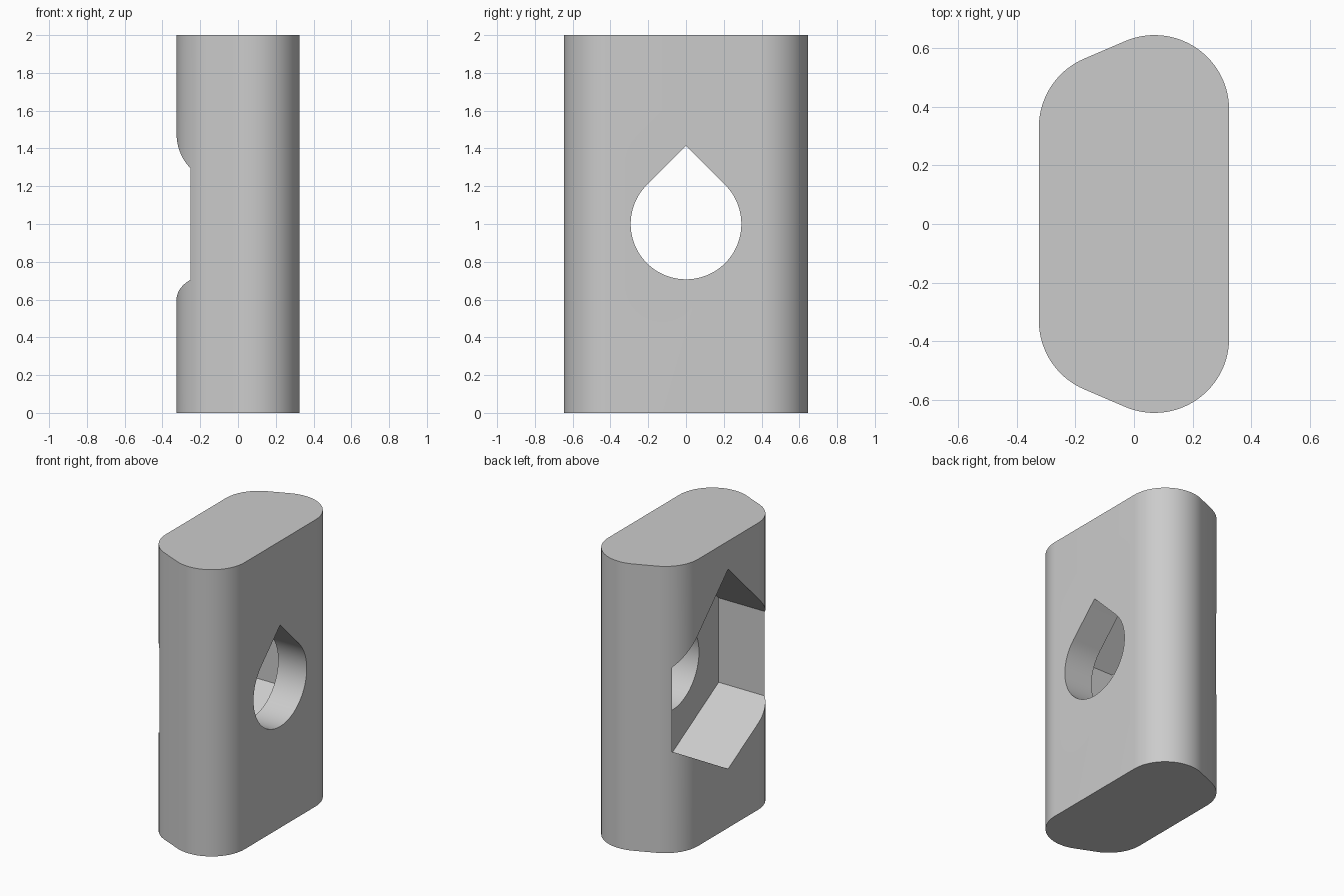
import bpy, bmesh, math
from mathutils import Vector

cube = bpy.data.objects.get("Cube")
if cube:
    bpy.data.objects.remove(cube, do_unlink=True)

grey = bpy.data.materials.new("light grey")
grey.use_nodes = True
grey.diffuse_color = (0.6, 0.6, 0.6, 1)
grey.node_tree.nodes["Principled BSDF"].inputs["Base Color"].default_value = (0.6, 0.6, 0.6, 1)


def arc(cx, cy, r, start, end, n):
    """Points along an arc, angles in degrees."""
    angles = [math.radians(start + (end - start) * i / n) for i in range(n + 1)]
    return [(cx + r * math.cos(a), cy + r * math.sin(a)) for a in angles]


def prism(name, points, offset):
    """Extrude a closed outline of 3D points into a solid."""
    bm = bmesh.new()
    face = bm.faces.new([bm.verts.new(p) for p in points])
    ext = bmesh.ops.extrude_face_region(bm, geom=[face])
    moved = [v for v in ext["geom"] if isinstance(v, bmesh.types.BMVert)]
    bmesh.ops.translate(bm, verts=moved, vec=Vector(offset))
    bmesh.ops.recalc_face_normals(bm, faces=bm.faces)
    mesh = bpy.data.meshes.new(name)
    bm.to_mesh(mesh)
    bm.free()
    mesh.materials.append(grey)
    obj = bpy.data.objects.new(name, mesh)
    bpy.context.collection.objects.link(obj)
    return obj


def cut(target, cutter):
    """Subtract the cutter and remove it."""
    mod = target.modifiers.new("cut", "BOOLEAN")
    mod.operation = "DIFFERENCE"
    mod.solver = "EXACT"
    mod.object = cutter
    bpy.context.view_layer.objects.active = target
    bpy.ops.object.modifier_apply(modifier=mod.name)
    bpy.data.objects.remove(cutter, do_unlink=True)


# Body: rounded outline, mirrored front to back, with slightly tapered ends
radius = 0.255
tilt = math.degrees(math.atan2(0.06, 0.14))
half = arc(0.07, 0.39, radius, 0, 90 + tilt, 28) + arc(-0.07, 0.33, radius, 90 + tilt, 180, 18)
outline = half + [(x, -y) for x, y in reversed(half)]
body = prism("clamp_block", [(x, y, 0) for x, y in outline], (0, 0, 2))

# Hexagonal nut pocket with a steep roof, open to the -x face
flat = 0.51
side = flat / math.sqrt(3)
pocket = [(0, 1 - 2 * side), (flat, 1 - side), (flat, 1 + side),
          (0, 1 + side + flat), (-flat, 1 + side), (-flat, 1 - side)]
cut(body, prism("nut_pocket_cutter", [(0.105, y, z) for y, z in pocket], (-0.6, 0, 0)))

# Teardrop bolt hole through the +x face
hole_r = 0.293
hole = arc(0, 1, hole_r, 135, 405, 60) + [(0, 1 + hole_r * math.sqrt(2))]
cut(body, prism("bolt_hole_cutter", [(-0.1, y, z) for y, z in hole], (0.6, 0, 0)))

# Smooth rounded walls, sharp edges kept
bpy.ops.object.select_all(action="DESELECT")
body.select_set(True)
bpy.context.view_layer.objects.active = body
bpy.ops.object.shade_smooth_by_angle(angle=math.radians(25))
